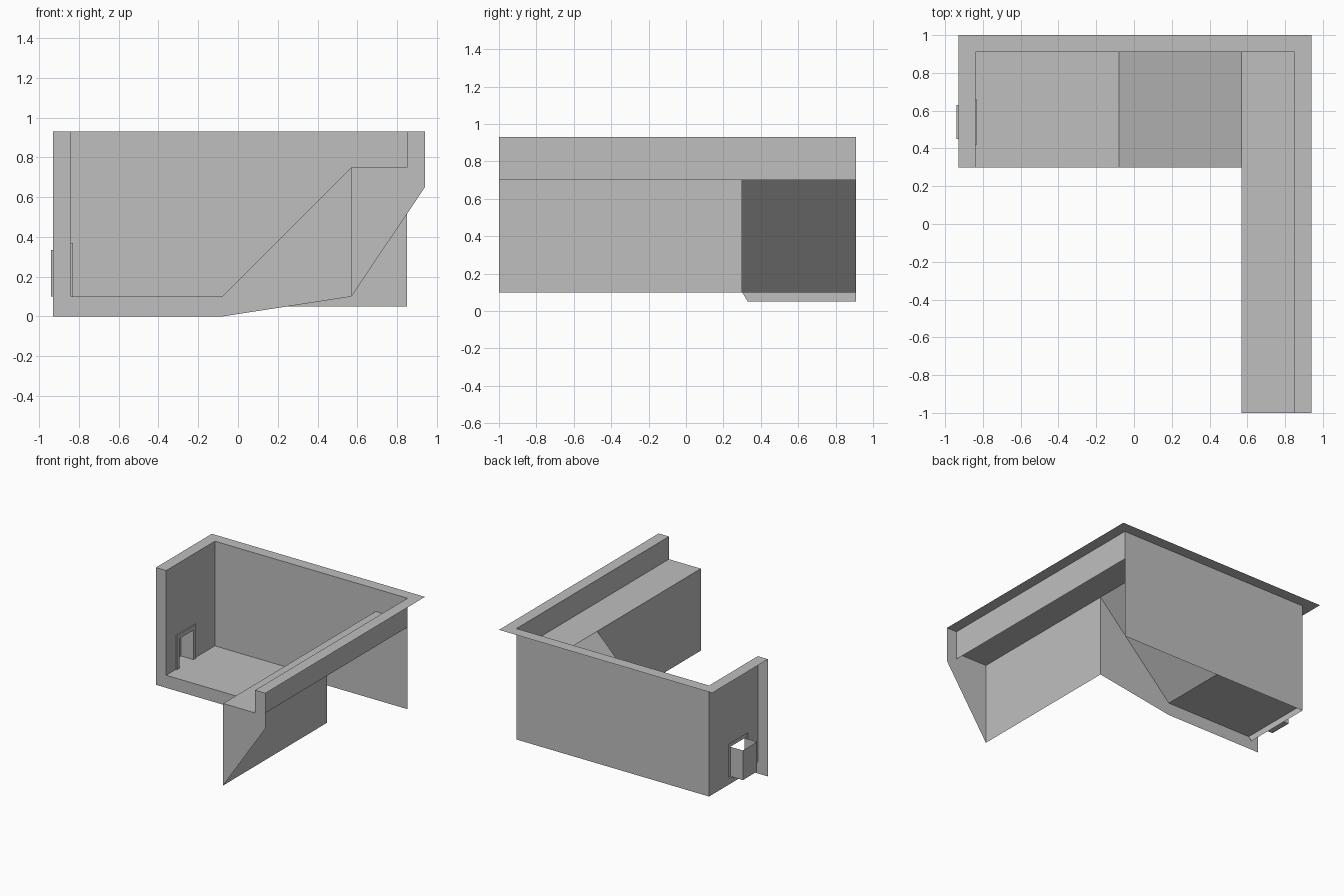
import bpy
import bmesh
from mathutils import Vector

old = bpy.data.objects.get("Cube")
if old:
    bpy.data.objects.remove(old, do_unlink=True)

grey = bpy.data.materials.new("plain grey")
grey.use_nodes = True
COLOUR = (0.52, 0.52, 0.52, 1)
grey.diffuse_color = COLOUR
grey.node_tree.nodes["Principled BSDF"].inputs["Base Color"].default_value = COLOUR

# Shared planes of the shell
LEFT, RAMP, STEP, RIGHT = -0.84, -0.08, 0.57, 0.85
RIM_L, RIM_R = -0.93, 0.94
END, FRONT, BACK, RIM_B = -1.0, 0.30, 0.91, 1.0
FLOOR, LEDGE, TOP, SKIRT = 0.10, 0.75, 0.93, 0.05


def build(name, faces):
    """Make one object from (points, facing direction) sheets."""
    bm = bmesh.new()
    for points, facing in faces:
        face = bm.faces.new([bm.verts.new(p) for p in points])
        face.normal_update()
        if face.normal.dot(Vector(facing)) < 0:
            face.normal_flip()
    bmesh.ops.remove_doubles(bm, verts=bm.verts, dist=0.0005)
    mesh = bpy.data.meshes.new(name)
    bm.to_mesh(mesh)
    bm.free()
    mesh.materials.append(grey)
    obj = bpy.data.objects.new(name, mesh)
    bpy.context.collection.objects.link(obj)
    return obj


def on_x(x, profile):
    return [(x, y, z) for y, z in profile]


def on_y(y, profile):
    return [(x, y, z) for x, z in profile]


def on_z(z, profile):
    return [(x, y, z) for x, y in profile]


def box2(a0, a1, b0, b1):
    return [(a0, b0), (a1, b0), (a1, b1), (a0, b1)]


UP, FWD, PLUS_X, MINUS_X = (0, 0, 1), (0, -1, 0), (1, 0, 0), (-1, 0, 0)

# Floor, ramp and long ledge
build("floor", [(on_z(FLOOR, box2(LEFT, RAMP, FRONT, BACK)), UP)])
build("ramp", [([(RAMP, FRONT, FLOOR), (STEP, FRONT, LEDGE),
                 (STEP, BACK, LEDGE), (RAMP, BACK, FLOOR)], UP)])
build("ledge", [(on_z(LEDGE, box2(STEP, RIGHT, END, BACK)), UP)])

# Upright walls
build("back_wall", [(on_y(BACK, box2(LEFT, RIGHT, SKIRT, TOP)), FWD)])
build("ledge_wall", [(on_x(RIGHT, box2(END, BACK, LEDGE - 0.05, TOP)), MINUS_X)])
build("step_wall", [(on_x(STEP, box2(END, FRONT, FLOOR, LEDGE)), MINUS_X)])

# Side wall with a doorway notch and a skirt below the floor
D0, D1, DTOP = 0.42, 0.66, 0.37
build("side_wall", [
    (on_x(LEFT, [(BACK, TOP), (BACK, FLOOR), (D1, FLOOR), (D1, DTOP),
                 (D0, DTOP), (D0, FLOOR), (FRONT, FLOOR), (FRONT, TOP)]), PLUS_X),
    (on_x(LEFT, [(BACK, FLOOR), (BACK, SKIRT), (0.33, SKIRT), (FRONT, FLOOR)]), PLUS_X),
])

# Flat top rim, mitred round the corners
build("rim", [
    (on_z(TOP, [(RIM_L, FRONT), (LEFT, FRONT), (LEFT, BACK), (RIM_L, RIM_B)]), UP),
    (on_z(TOP, [(LEFT, BACK), (RIGHT, BACK), (RIM_R, RIM_B), (RIM_L, RIM_B)]), UP),
    (on_z(TOP, [(RIGHT, END), (RIM_R, END), (RIM_R, RIM_B), (RIGHT, BACK)]), UP),
])

# Cut faces at the open front and at the end of the ledge
build("front_section", [(on_y(FRONT, [
    (RIM_L, TOP), (RIM_L, 0), (RAMP, 0), (STEP, FLOOR), (STEP, LEDGE),
    (RAMP, FLOOR), (LEFT, FLOOR), (LEFT, TOP)]), FWD)])
build("ledge_section", [(on_y(END, [
    (STEP, FLOOR), (RIM_R, 0.65), (RIM_R, TOP), (RIGHT, TOP),
    (RIGHT, LEDGE), (STEP, LEDGE)]), FWD)])

# Raised door frame
H0, H1, HTOP, FACE = 0.45, 0.63, 0.335, -0.83
build("door_frame", [
    (on_x(FACE, [(D0, FLOOR), (D0, DTOP), (D1, DTOP), (D1, FLOOR),
                 (H1, FLOOR), (H1, HTOP), (H0, HTOP), (H0, FLOOR)]), PLUS_X),
    (on_y(D0, box2(LEFT, FACE, FLOOR, DTOP)), FWD),
    (on_y(D1, box2(LEFT, FACE, FLOOR, DTOP)), (0, 1, 0)),
    (on_z(DTOP, box2(LEFT, FACE, D0, D1)), UP),
])

# Open-topped recess behind the doorway
OUT = -0.94
build("door_recess", [
    (on_y(H0, box2(OUT, FACE, FLOOR, HTOP)), (0, 1, 0)),
    (on_y(H1, box2(OUT, FACE, FLOOR, HTOP)), FWD),
    (on_x(OUT, box2(H0, H1, FLOOR, HTOP)), PLUS_X),
    (on_z(FLOOR, box2(OUT, FACE, H0, H1)), UP),
])
